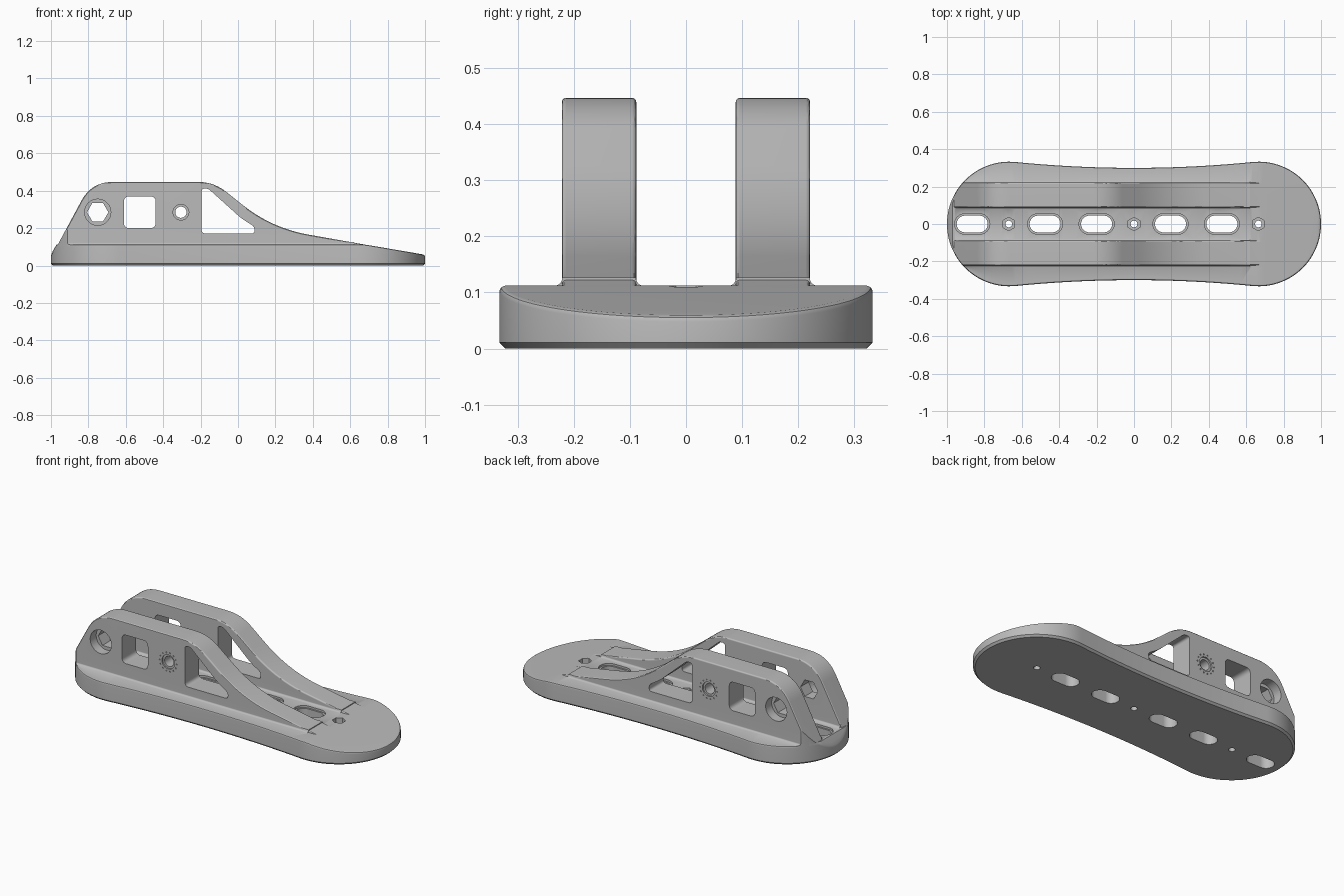
import bpy
import bmesh
from math import sin, cos, pi, radians
from mathutils import Vector

cube = bpy.data.objects.get("Cube")
if cube:
    bpy.data.objects.remove(cube, do_unlink=True)

grey = bpy.data.materials.new("matte grey")
grey.use_nodes = True
grey.diffuse_color = (0.5, 0.5, 0.5, 1)
grey.node_tree.nodes["Principled BSDF"].inputs["Base Color"].default_value = (0.5, 0.5, 0.5, 1)


def make_object(name, bm):
    bmesh.ops.recalc_face_normals(bm, faces=bm.faces[:])
    mesh = bpy.data.meshes.new(name)
    bm.to_mesh(mesh)
    bm.free()
    mesh.materials.append(grey)
    obj = bpy.data.objects.new(name, mesh)
    bpy.context.collection.objects.link(obj)
    return obj


def prism(name, loops, axis, lo, hi, bevel=0):
    """Extrude closed 2D loops along an axis, optionally rounding the cap edges."""
    place = {"x": lambda a, b, t: (t, a, b),
             "y": lambda a, b, t: (a, t, b),
             "z": lambda a, b, t: (a, b, t)}[axis]
    bm = bmesh.new()
    for loop in loops:
        ends = [[bm.verts.new(place(a, b, t)) for a, b in loop] for t in (lo, hi)]
        caps = [bm.faces.new(e) for e in ends]
        n = len(loop)
        for i in range(n):
            j = (i + 1) % n
            bm.faces.new((ends[0][i], ends[0][j], ends[1][j], ends[1][i]))
        if bevel:
            edges = [e for f in caps for e in f.edges]
            bmesh.ops.recalc_face_normals(bm, faces=bm.faces[:])
            bmesh.ops.bevel(bm, geom=edges, offset=bevel, segments=3, profile=0.5,
                            affect="EDGES", clamp_overlap=True)
    return make_object(name, bm)


def rounded(corners, steps=8):
    """Polygon from (a, b, cut) corners, each softened with a short curve."""
    out = []
    n = len(corners)
    for i in range(n):
        p = Vector(corners[i][:2])
        cut = corners[i][2]
        if not cut:
            out.append(tuple(p))
            continue
        a = p + (Vector(corners[i - 1][:2]) - p).normalized() * cut
        b = p + (Vector(corners[(i + 1) % n][:2]) - p).normalized() * cut
        for k in range(steps + 1):
            t = k / steps
            out.append(tuple(a * (1 - t) ** 2 + p * 2 * t * (1 - t) + b * t * t))
    return out


def circle(a, b, r, n=32, turn=0.0):
    return [(a + r * cos(turn + 2 * pi * i / n), b + r * sin(turn + 2 * pi * i / n))
            for i in range(n)]


def slot(x, half_length, r, n=12):
    run = half_length - r
    right = [(x + run + r * sin(pi * i / n), -r * cos(pi * i / n)) for i in range(n + 1)]
    return right + [(2 * x - a, -b) for a, b in right]


def apply_modifier(obj, mod):
    bpy.context.view_layer.objects.active = obj
    bpy.ops.object.modifier_apply(modifier=mod.name)


def peak(mesh):
    return max((v.co.z for v in mesh.vertices), default=-1)


def boolean(obj, tool, operation="DIFFERENCE"):
    """Combine with a tool; the part's top must survive, else try the next solver."""
    before = obj.data
    wanted = peak(before)
    if operation == "UNION":
        wanted = max(wanted, peak(tool.data))
    for solver in ("EXACT", "MANIFOLD", "FLOAT"):
        obj.data = before.copy()
        mod = obj.modifiers.new("boolean", "BOOLEAN")
        mod.operation = operation
        mod.solver = solver
        mod.object = tool
        apply_modifier(obj, mod)
        if peak(obj.data) > wanted - 0.001:
            break
    else:
        obj.data = before
    bpy.data.objects.remove(tool, do_unlink=True)


# Plan outline: two round ends joined by a gentle waist
END_R, END_X, WAIST_X = 0.333, 0.667, 0.634
ARC = radians(95.7)
left_arc = [(-END_X - END_R * cos(ARC * i / 28), END_R * sin(ARC * i / 28)) for i in range(29)]
waist = [(x, 0.3 + 0.0314 * (x / WAIST_X) ** 2)
         for x in [WAIST_X * (i / 10 - 1) for i in range(1, 20)]]
upper = left_arc + waist + [(-x, y) for x, y in reversed(left_arc)]
outline = upper + [(x, -y) for x, y in reversed(upper[1:-1])]


def inset(loop, d):
    out = []
    for i, (x, y) in enumerate(loop):
        along = Vector(loop[(i + 1) % len(loop)]) - Vector(loop[i - 1])
        along.normalize()
        out.append((x + along.y * d, y - along.x * d))
    return out


def top_height(x):
    return min(0.112, 0.06 + 1.73 * (x + 1), 0.112 - 0.17 * (x - 0.68))


# Base plate: stacked rings with a bottom chamfer and a soft top rim
def build_base():
    bm = bmesh.new()
    rings = [[(x, y, 0) for x, y in inset(outline, 0.011)],
             [(x, y, 0.011) for x, y in outline],
             [(x, y, top_height(x) - 0.010) for x, y in outline],
             [(x, y, top_height(x) - 0.003) for x, y in inset(outline, 0.003)],
             [(x, y, top_height(x)) for x, y in inset(outline, 0.010)]]
    rings = [[bm.verts.new(p) for p in ring] for ring in rings]
    n = len(outline)
    for low, high in zip(rings, rings[1:]):
        for i in range(n):
            j = (i + 1) % n
            bm.faces.new((low[i], low[j], high[j], high[i]))
    bm.faces.new(rings[0])
    top = rings[-1]
    for i in range(n // 2):
        quad = [top[i], top[i + 1], top[-(i + 1)], top[-i]]
        bm.faces.new(list(dict.fromkeys(quad)))
    return make_object("mounting_base", bm)


base = build_base()

# Side rail: swept profile with rounded edges and a foot fillet
RAIL_Y, RAIL_HALF = 0.155, 0.0665
profile = rounded([(-0.986, 0.07, 0), (-0.783, 0.447, 0.115), (-0.13, 0.447, 0.085),
                   (0.18, 0.20, 0.2), (0.72, 0.1045, 0), (0.72, 0.07, 0)], 12)
rail = prism("side_rails", [profile], "y", RAIL_Y - RAIL_HALF, RAIL_Y + RAIL_HALF, 0.008)

F = 0.016
foot = [(RAIL_HALF - 0.001 + F * (1 - sin(pi / 2 * i / 5)), 0.111 + F * (1 - cos(pi / 2 * i / 5)))
        for i in range(6)]
foot = [(foot[0][0], 0.09)] + foot
section = [(RAIL_Y + a, b) for a, b in foot] + [(RAIL_Y - a, b) for a, b in reversed(foot)]
boolean(rail, prism("foot_fillet", [section], "x", -0.955, 0.62), "UNION")
boolean(rail, prism("outline_trim", [inset(outline, 0.002)], "z", -0.1, 0.6), "INTERSECT")

# Rail openings: square window, triangular window, pivot hole and bolt hole
HOLE_Z = 0.285
PIVOT_X, BOLT_X = -0.75, -0.305
window = rounded([(-0.61, 0.20, 0.03), (-0.44, 0.20, 0.03), (-0.44, 0.37, 0.03), (-0.61, 0.37, 0.03)])
triangle = rounded([(-0.195, 0.17, 0.025), (0.088, 0.17, 0.018), (0.088, 0.208, 0.018),
                    (0.02, 0.25, 0.03), (-0.16, 0.412, 0.015), (-0.195, 0.41, 0.015)])
through = [window, triangle, circle(PIVOT_X, HOLE_Z, 0.057, 6), circle(BOLT_X, HOLE_Z, 0.03)]
boolean(rail, prism("rail_openings", through, "y", 0, 0.4))
boolean(rail, prism("pivot_counterbore", [circle(PIVOT_X, HOLE_Z, 0.07)], "y", 0.165, 0.4))
boolean(rail, prism("bolt_recess", [circle(BOLT_X, HOLE_Z, 0.042)], "y", 0.213, 0.4))
dimples = [circle(x, z, 0.004, 8) for x, z in circle(BOLT_X, HOLE_Z, 0.056, 14)]
boolean(rail, prism("bolt_dimples", dimples, "y", 0.216, 0.4))

# Matching rail on the other side
mirror = rail.modifiers.new("mirror", "MIRROR")
mirror.use_axis = (False, True, False)
mirror.use_mirror_merge = False
apply_modifier(rail, mirror)
boolean(base, rail, "UNION")

# Base slots with stepped rims, and screw holes with hexagonal pockets
SLOTS = (-0.865, -0.475, -0.2, 0.195, 0.47)
SCREWS = (-0.67, 0, 0.665)
boolean(base, prism("slots", [slot(x, 0.083, 0.045) for x in SLOTS], "z", -0.1, 0.2))
boolean(base, prism("slot_rims", [slot(x, 0.094, 0.055) for x in SLOTS], "z", 0.1, 0.13))
boolean(base, prism("screw_holes", [circle(x, 0, 0.018, 20) for x in SCREWS], "z", -0.1, 0.2))
boolean(base, prism("screw_pockets", [circle(x, 0, 0.036, 6, pi / 6) for x in SCREWS], "z", 0.06, 0.2))

# Smooth curved walls while keeping hard edges and flat faces
bpy.ops.object.select_all(action="DESELECT")
base.select_set(True)
bpy.context.view_layer.objects.active = base
bpy.ops.object.shade_smooth_by_angle(angle=radians(30))
weighted = base.modifiers.new("flat_shading", "WEIGHTED_NORMAL")
weighted.keep_sharp = True
